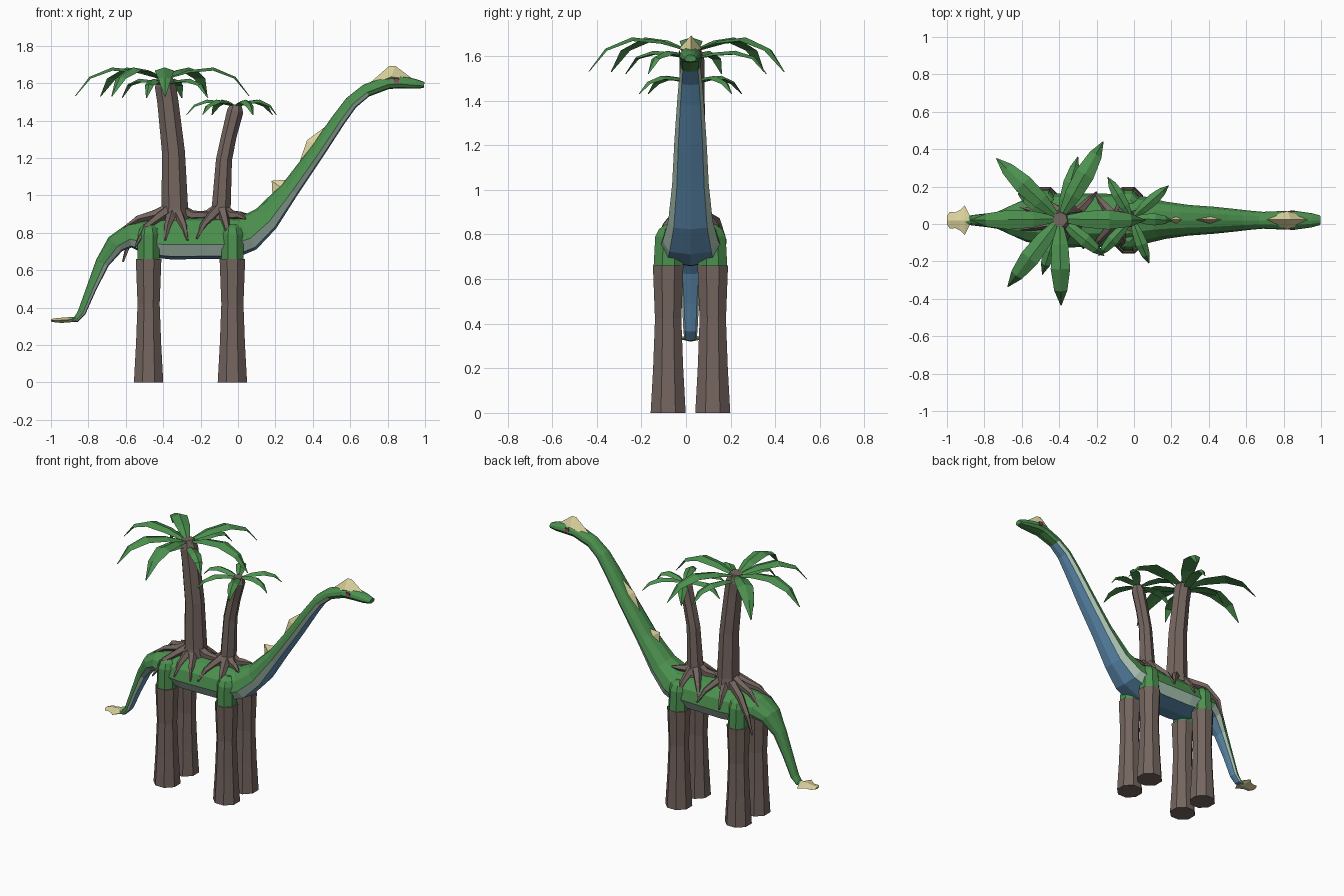
import bpy, bmesh, math
from mathutils import Vector

if "Cube" in bpy.data.objects:
    bpy.data.objects.remove(bpy.data.objects["Cube"])

CY = 0.02  # the animal's centre line


def material(name, rgb):
    m = bpy.data.materials.new(name)
    m.diffuse_color = (*rgb, 1)
    m.use_nodes = True
    m.node_tree.nodes["Principled BSDF"].inputs["Base Color"].default_value = m.diffuse_color
    return m


GREEN = material("leaf green", (0.072, 0.28, 0.078))
PALE = material("pale stripe", (0.42, 0.57, 0.47))
BLUE = material("belly blue", (0.12, 0.29, 0.48))
BARK = material("bark brown", (0.175, 0.13, 0.115))
CREAM = material("cream", (0.72, 0.65, 0.34))
PINK = material("eye pink", (0.35, 0.05, 0.15))


def ngon(n):
    return [(math.cos(2 * math.pi * (i + .5) / n), math.sin(2 * math.pi * (i + .5) / n)) for i in range(n)]


def finish(name, bm, mats):
    bmesh.ops.recalc_face_normals(bm, faces=bm.faces[:])
    me = bpy.data.meshes.new(name)
    bm.to_mesh(me)
    bm.free()
    for m in mats:
        me.materials.append(m)
    ob = bpy.data.objects.new(name, me)
    bpy.context.collection.objects.link(ob)
    return ob


def tube(name, rings, profile, mats, side=None, rule=None):
    """Loft a profile along rings of (point, half width, half height)."""
    pts = [Vector(r[0]) for r in rings]
    if side is None:
        side = (pts[-1] - pts[0]).cross(Vector((0, 0, 1))).normalized()
    side = Vector(side)
    bm = bmesh.new()
    loops = []
    for i, (p, w, h) in enumerate(rings):
        t = (pts[min(i + 1, len(pts) - 1)] - pts[max(i - 1, 0)]).normalized()
        up = side.cross(t).normalized()
        loops.append([bm.verts.new(pts[i] + side * (u * w) + up * (v * h)) for u, v in profile])
    n = len(profile)
    for i in range(len(loops) - 1):
        for j in range(n):
            k = (j + 1) % n
            f = bm.faces.new((loops[i][j], loops[i][k], loops[i + 1][k], loops[i + 1][j]))
            if rule:
                f.material_index = rule(i, j)
    bm.faces.new(loops[0])
    bm.faces.new(loops[-1])
    return finish(name, bm, mats)


def hull(name, points, mat):
    bm = bmesh.new()
    for p in points:
        bm.verts.new(p)
    bmesh.ops.convex_hull(bm, input=bm.verts[:])
    return finish(name, bm, [mat])


# Body, neck, head and tail: one loft of (x, z, half width, half height)
spine = [(-.90, .335, .022, .012), (-.865, .338, .028, .016), (-.835, .375, .032, .022),
         (-.785, .50, .038, .027), (-.725, .64, .048, .037), (-.655, .74, .085, .052),
         (-.58, .785, .115, .065), (-.46, .772, .14, .103), (-.36, .77, .145, .112),
         (-.03, .772, .14, .112), (.05, .795, .125, .097), (.15, .875, .10, .075),
         (.28, 1.035, .082, .05), (.42, 1.23, .072, .042), (.535, 1.40, .06, .038),
         (.605, 1.495, .052, .036), (.685, 1.56, .045, .035), (.80, 1.603, .05, .035),
         (.865, 1.606, .05, .034), (.95, 1.596, .038, .026), (.995, 1.590, .026, .016)]
half = [(.75, -.86), (1, -.3), (.88, .35), (.5, .85)]
section = [(0, -1)] + half + [(0, 1)] + [(-u, v) for u, v in reversed(half)]


def body_colour(i, j):
    if i >= 16:
        return 0
    return {0: 2, 9: 2, 1: 1, 8: 1}.get(j, 0)


tube("body", [((x, CY, z), w, h) for x, z, w, h in spine], section,
     [GREEN, PALE, BLUE], rule=body_colour)

# Legs and shoulders
OCT = ngon(8)
for s, sname in ((-1, "right"), (1, "left")):
    for x, pos in ((-.478, "hind"), (-.03, "front")):
        leg = [(0, .1, .085), (.2, .1, .073), (.42, .1, .064), (.66, .1, .074)]
        tube(f"{pos}_leg_{sname}", [((x, CY + s * y, z), r, r) for z, y, r in leg],
             OCT, [BARK], side=(0, -1, 0))
        top = [(.64, .1, .065), (.79, .095, .062), (.825, .09, .05), (.845, .085, .026)]
        tube(f"{pos}_shoulder_{sname}", [((x, CY + s * y, z), r * 1.1, r) for z, y, r in top],
             OCT, [GREEN], side=(0, -1, 0))
    # Eyes
    hull(f"eye_{sname}", [(.848 + a, CY + s * (.046 + b), 1.614 + c)
                          for a in (-.013, .013) for b in (0, .006) for c in (-.01, .01)], PINK)

# Crests: (back, apex, apex end, front, half width)
crests = [((.185, .985), (.18, 1.078), (.185, 1.078), (.275, 1.085), .024),
          ((.325, 1.165), (.367, 1.29), (.372, 1.297), (.49, 1.385), .024),
          ((.68, 1.58), (.81, 1.693), (.84, 1.693), (.94, 1.618), .05)]
for i, (a, b, c, d, w) in enumerate(crests):
    mx, mz = (a[0] + d[0]) / 2 + .01, (a[1] + d[1]) / 2 + (.035 if i == 2 else 0)
    hull(f"crest_{i + 1}", [(p[0], CY + .003, p[1]) for p in (a, b, c, d)]
         + [(mx, CY + s * w, mz) for s in (-1, 1)], CREAM)

# Tail leaf, three lobes
fin = [((-.88, CY, .337), .03, .014), ((-.905, CY, .335), .078, .014), ((-.93, CY, .333), .055, .014),
       ((-.955, CY, .332), .042, .013), ((-.985, CY, .332), .045, .01), ((-1.0, CY, .332), .022, .006)]
tube("tail_leaf", fin, [(-1, 0), (0, 1), (1, 0), (0, -1)], [CREAM], side=(0, 1, 0))


# Palms
def leaf(name, centre, tip, width, rise):
    c, t = Vector(centre), Vector(tip)
    shape = [(.03, .01, .3), (.3, .75, .85), (.58, 1, 1), (.83, .1, .68), (1, None, .06)]
    rings = []
    for f, k, w in shape:
        p = c.lerp(t, f)
        p.z = t.z if k is None else c.z + rise * k
        rings.append((p, width * w, .012 * max(w, .2)))
    tube(name, rings, [(-1, -.4), (0, 1), (1, -.4), (0, -.3)], [GREEN])


def root(name, x, dx, dy):
    rings = []
    for t, r in ((.12, .032), (.4, .026), (.72, .019), (1, .005)):
        px, off = x + dx * t, abs(dy * t)
        z = .895 - max(0, off - .05) * 1.0 - max(0, -.5 - px) * .6
        if off > .13:
            z -= .035
        rings.append(((px, CY + dy * t, z + (.03 if t < .2 else 0)), r, r))
    tube(name, rings, ngon(5), [BARK])


palms = {
    "large_palm": dict(
        trunk=[(-.34, .86, .085), (-.338, .93, .073), (-.345, 1.23, .063), (-.375, 1.5, .058),
               (-.388, 1.585, .058), (-.395, 1.638, .04)],
        centre=(-.398, .027, 1.622), rise=.05, width=.052, drop=1.53,
        tips=[(-.675, -.335), (-.39, -.435), (-.165, .44), (-.735, .35), (-.87, .02), (.06, .02)],
        low=[(-.30, .36), (-.49, -.27), (-.16, -.17), (-.62, .16)],
        roots=[(-.27, -.05), (-.21, -.155), (-.05, -.15), (.07, -.15), (.24, -.03),
               (.14, .15), (-.03, .155), (-.27, .07)]),
    "small_palm": dict(
        trunk=[(-.09, .86, .065), (-.09, .93, .052), (-.075, 1.19, .044), (-.048, 1.32, .042),
               (-.015, 1.45, .045), (-.01, 1.485, .03)],
        centre=(-.012, .03, 1.475), rise=.025, width=.032, drop=1.43,
        tips=[(.185, .205), (-.14, .25), (.08, -.21), (.205, .02), (-.275, .03), (-.19, -.17)],
        low=[],
        roots=[(-.13, -.14), (.04, -.15), (.13, -.07), (.15, .05), (.04, .15), (-.12, .14), (-.19, .0)]),
}
for pname, p in palms.items():
    tube(pname + "_trunk", [((x, CY + .004, z), r, r) for x, z, r in p["trunk"]],
         ngon(7), [BARK], side=(0, -1, 0))
    for i, (x, y) in enumerate(p["tips"]):
        leaf(f"{pname}_leaf_{i + 1}", p["centre"], (x, y, p["drop"]), p["width"], p["rise"])
    for i, (x, y) in enumerate(p["low"]):
        c = Vector(p["centre"]) - Vector((0, 0, .035))
        leaf(f"{pname}_low_leaf_{i + 1}", c, (x, y, 1.52), p["width"] * .7, .025)
    for i, (dx, dy) in enumerate(p["roots"]):
        root(f"{pname}_root_{i + 1}", p["trunk"][0][0], dx, dy)

# Long root hanging over the hip
tube("hip_root", [((-.39, .06, .895), .03, .03), ((-.5, .13, .86), .025, .025),
                  ((-.575, .165, .77), .018, .018), ((-.615, .165, .645), .005, .005)],
     ngon(5), [BARK])
